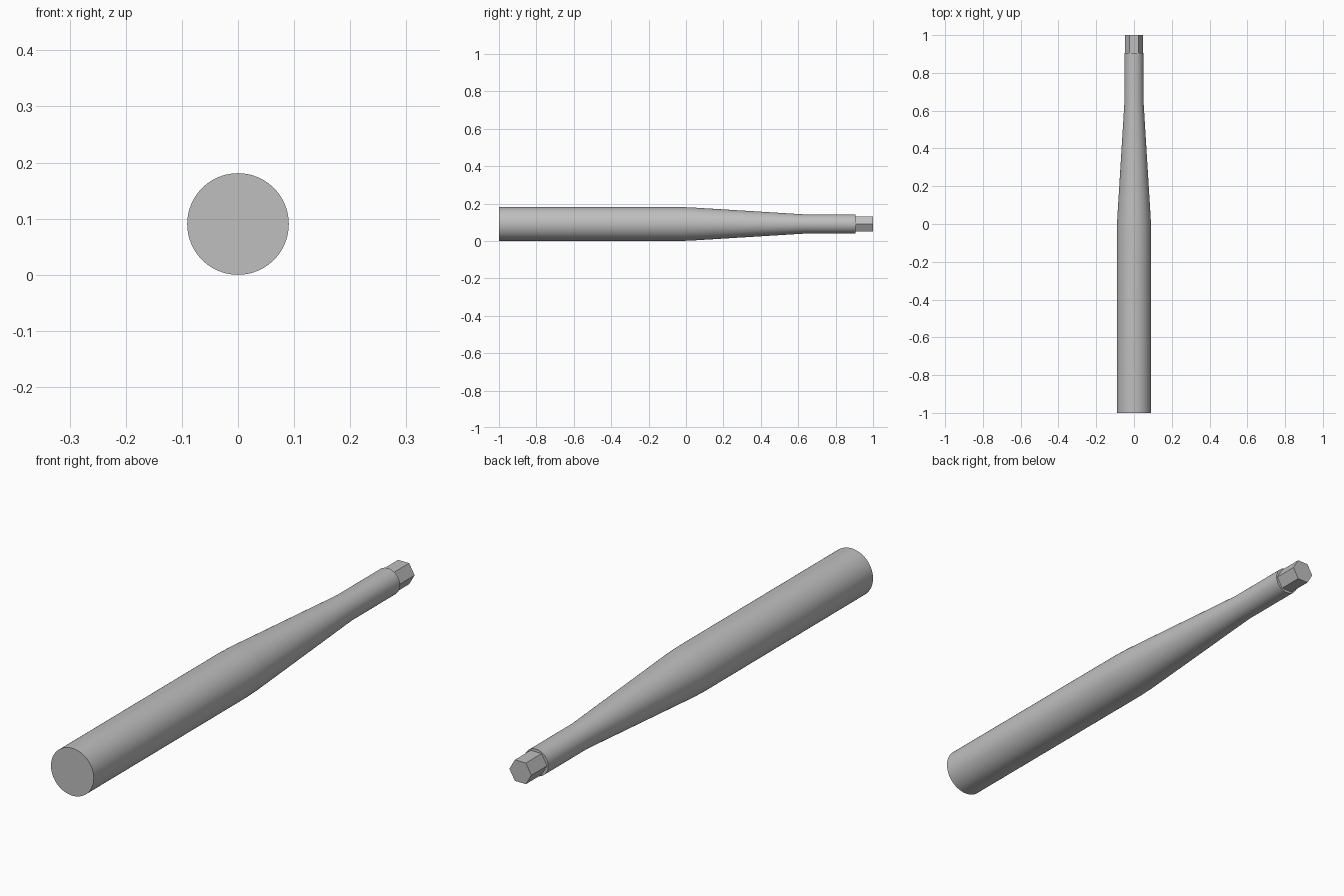
import bpy
import bmesh
import math
from mathutils import Matrix

cube = bpy.data.objects.get("Cube")
if cube:
    bpy.data.objects.remove(cube, do_unlink=True)

AXIS_Z = 0.0905

grey = bpy.data.materials.new("plain_grey")
grey.use_nodes = True
colour = (0.52, 0.52, 0.52, 1)
grey.diffuse_color = colour
grey.node_tree.nodes["Principled BSDF"].inputs["Base Color"].default_value = colour


def turned_part(name, profile, sides, smooth):
    """Loft rings of (y, radius) along the y axis and cap both ends."""
    bm = bmesh.new()
    rings = []
    for y, r in profile:
        angles = [2 * math.pi * i / sides for i in range(sides)]
        rings.append([bm.verts.new((r * math.cos(a), y, AXIS_Z + r * math.sin(a))) for a in angles])
    for a, b in zip(rings, rings[1:]):
        for i in range(sides):
            j = (i + 1) % sides
            bm.faces.new((a[i], a[j], b[j], b[i]))
    bm.faces.new(rings[0])
    bm.faces.new(rings[-1])
    bmesh.ops.recalc_face_normals(bm, faces=bm.faces)
    mesh = bpy.data.meshes.new(name)
    bm.to_mesh(mesh)
    bm.free()
    mesh.materials.append(grey)
    obj = bpy.data.objects.new(name, mesh)
    bpy.context.collection.objects.link(obj)
    if smooth:
        bpy.ops.object.select_all(action="DESELECT")
        obj.select_set(True)
        bpy.context.view_layer.objects.active = obj
        bpy.ops.object.shade_smooth_by_angle(angle=math.radians(30))
    return obj


# Round handle, long taper and slim neck
turned_part("tapered_shaft",
            [(-1, 0.0905), (-0.03, 0.0905), (0.03, 0.0885), (0.64, 0.051), (0.905, 0.051)],
            96, True)

# Hexagonal drive tip with flats on top and bottom
turned_part("hex_tip", [(0.9, 0.0465), (1, 0.0465)], 6, False)
